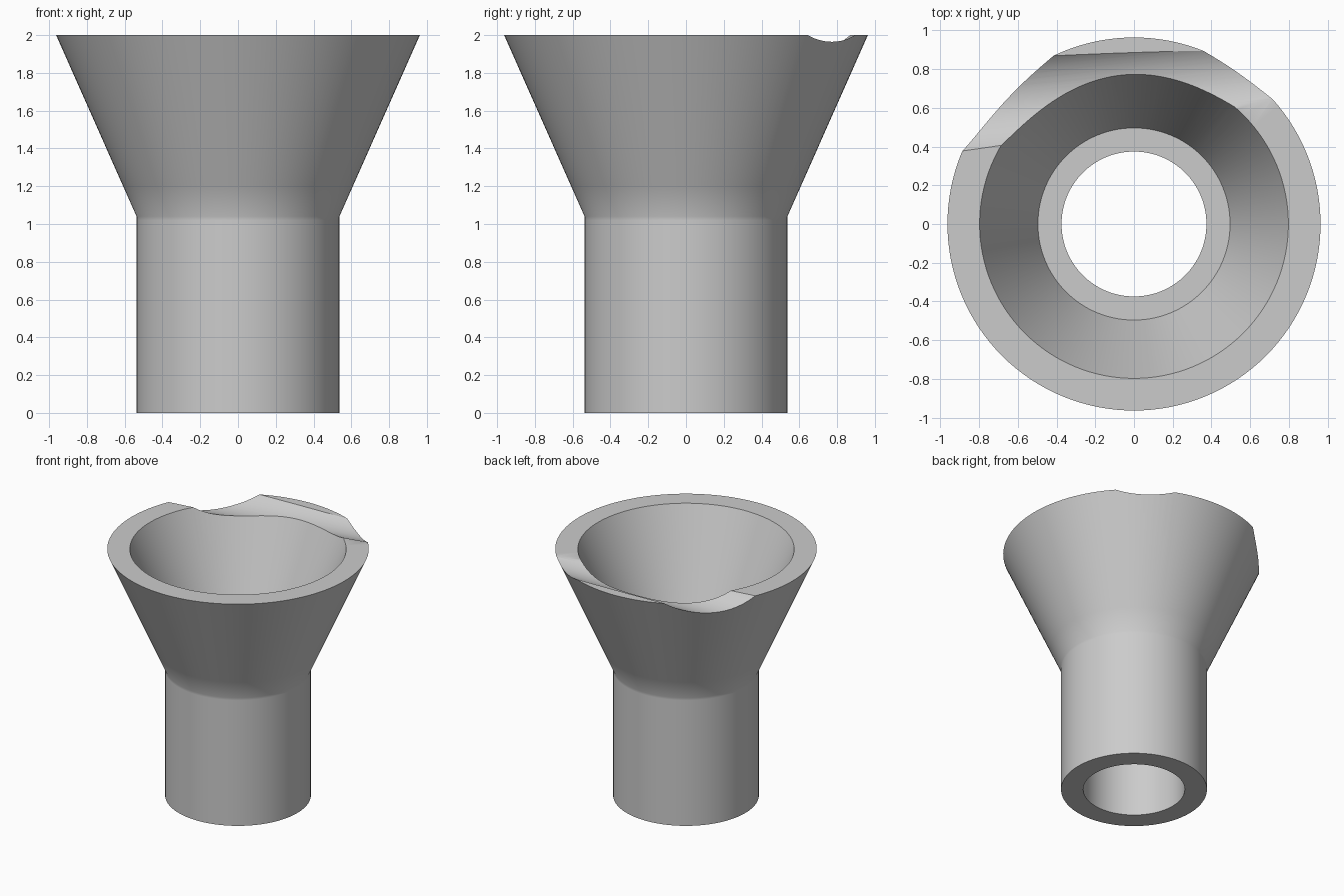
import bpy, bmesh, math
from mathutils import Vector

cube = bpy.data.objects.get("Cube")
if cube:
    bpy.data.objects.remove(cube, do_unlink=True)

grey = bpy.data.materials.new("plain_grey")
grey.use_nodes = True
colour = (0.6, 0.6, 0.6, 1)
grey.diffuse_color = colour
grey.node_tree.nodes["Principled BSDF"].inputs["Base Color"].default_value = colour


def add_object(name, bm):
    mesh = bpy.data.meshes.new(name)
    bmesh.ops.recalc_face_normals(bm, faces=bm.faces)
    bm.to_mesh(mesh)
    bm.free()
    mesh.materials.append(grey)
    obj = bpy.data.objects.new(name, mesh)
    bpy.context.collection.objects.link(obj)
    return obj


# Funnel: closed wall profile (radius, height) revolved around z
profile = [(0.374, 0), (0.537, 0), (0.537, 1.02), (0.537, 1.04), (0.608, 1.2),
           (0.963, 2), (0.797, 2), (0.496, 1.32), (0.374, 1.32)]
bm = bmesh.new()
verts = [bm.verts.new((r, 0, z)) for r, z in profile]
edges = [bm.edges.new((a, b)) for a, b in zip(verts, verts[1:] + verts[:1])]
bmesh.ops.spin(bm, geom=verts + edges, cent=(0, 0, 0), axis=(0, 0, 1),
               angle=math.tau, steps=128, use_merge=False)
bmesh.ops.remove_doubles(bm, verts=bm.verts, dist=1e-4)
funnel = add_object("funnel", bm)

# Slightly tilted round cutter for the shallow groove across the back of the rim
radius = 0.3
start = Vector((-1, 0.6, 1.884 + radius))
end = Vector((1, 0.8, 1.988 + radius))
axis = end - start
bm = bmesh.new()
bmesh.ops.create_cone(bm, cap_ends=True, segments=128, radius1=radius,
                      radius2=radius, depth=3)
turn = axis.to_track_quat('Z', 'Y').to_matrix()
bmesh.ops.rotate(bm, verts=bm.verts, cent=(0, 0, 0), matrix=turn)
bmesh.ops.translate(bm, verts=bm.verts, vec=(start + end) / 2)
cutter = add_object("groove_cutter", bm)
cutter.hide_render = True

# Cut the groove, then remove the cutter
cut = funnel.modifiers.new("rim_groove", 'BOOLEAN')
cut.operation = 'DIFFERENCE'
cut.solver = 'EXACT'
cut.object = cutter
bpy.ops.object.select_all(action='DESELECT')
bpy.context.view_layer.objects.active = funnel
funnel.select_set(True)
bpy.ops.object.modifier_apply(modifier=cut.name)
bpy.data.objects.remove(cutter, do_unlink=True)

# Smooth round walls with crisp rims
bpy.ops.object.shade_smooth_by_angle(angle=math.radians(30))
